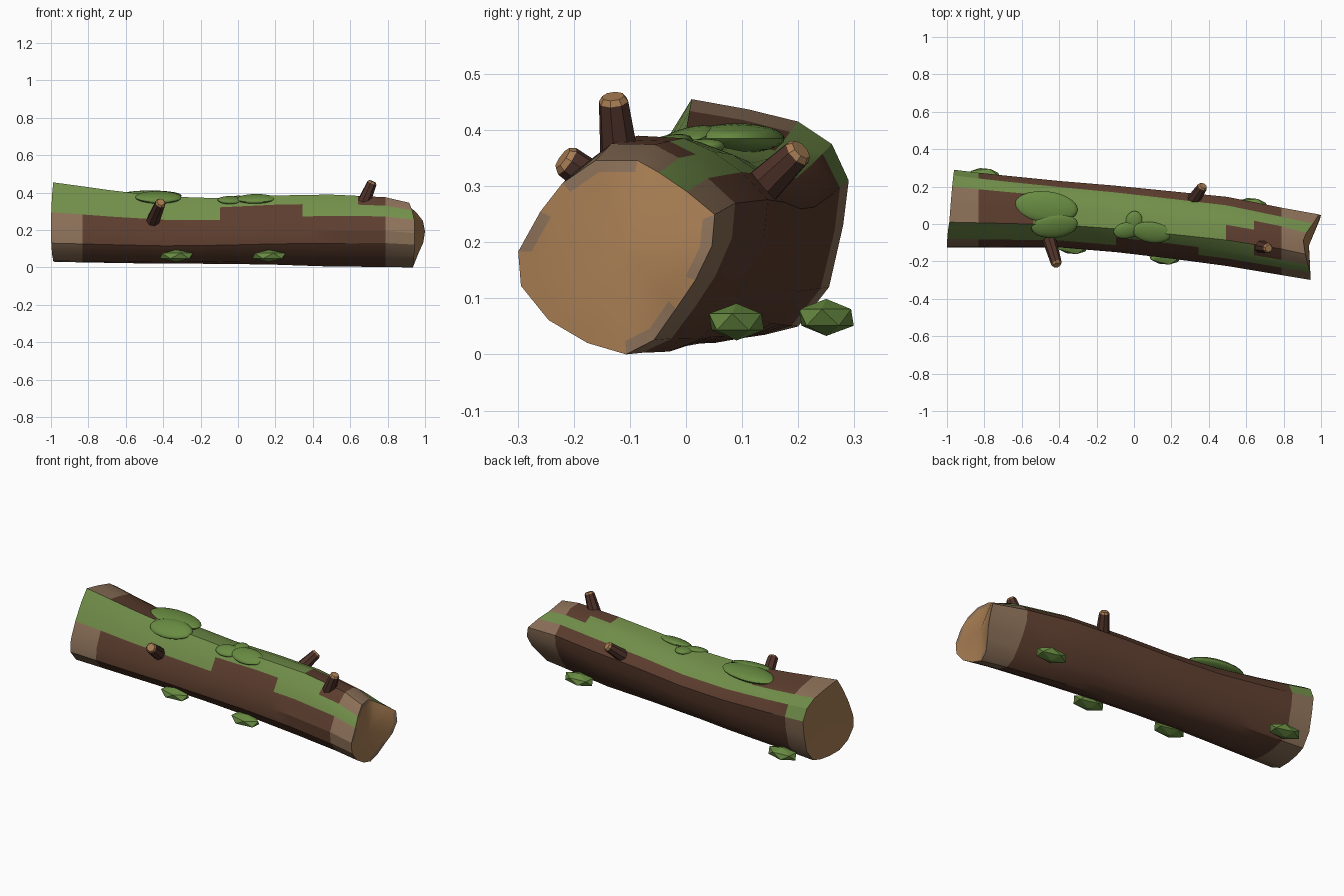
import bpy, bmesh, math
from mathutils import Vector, Euler

if "Cube" in bpy.data.objects:
    bpy.data.objects.remove(bpy.data.objects["Cube"])


def lin(c):
    c /= 255
    return c / 12.92 if c < 0.04045 else ((c + 0.055) / 1.055) ** 2.4


def material(name, hexcol):
    m = bpy.data.materials.new(name)
    m.diffuse_color = [lin((hexcol >> s) & 255) for s in (16, 8, 0)] + [1]
    m.use_nodes = True
    m.node_tree.nodes["Principled BSDF"].inputs["Base Color"].default_value = m.diffuse_color
    return m


BARK = material("bark brown", 0x5C3D2E)
PALE = material("pale bark", 0x8B7058)
MOSS = material("moss green", 0x728F4A)
WOOD = material("cut wood", 0xA67C52)
STUB = material("branch bark", 0x50332A)
CLUMP = material("clump green", 0x698C42)


def finish(name, bm, mats, angle=None):
    bmesh.ops.recalc_face_normals(bm, faces=bm.faces)
    me = bpy.data.meshes.new(name)
    bm.to_mesh(me)
    bm.free()
    for m in mats:
        me.materials.append(m)
    if angle:
        me.polygons.foreach_set("use_smooth", [True] * len(me.polygons))
        me.set_sharp_from_angle(angle=math.radians(angle))
    ob = bpy.data.objects.new(name, me)
    bpy.context.collection.objects.link(ob)
    return ob


# Log cross-sections (y, z) at both ends, from the back over the top to the front
LEFT = [(.28, .23), (.29, .31), (.26, .375), (.20, .415), (.11, .437), (.01, .455), (-.03, .39), (-.08, .295),
        (-.12, .20), (-.125, .13), (-.08, .07), (-.01, .035), (.07, .03), (.14, .035), (.2, .05), (.255, .12)]
RIGHT = [(.045, .19), (.05, .245), (.0, .285), (-.05, .318), (-.09, .34), (-.165, .34), (-.225, .30), (-.265, .25),
         (-.305, .18), (-.30, .12), (-.25, .06), (-.18, .02), (-.11, 0), (-.06, .025), (-.02, .08), (.015, .13)]
# Log outline: x, y min, y max, z min, z max
BOUNDS = [(-.98, -.125, .29, .03, .455), (-.7, -.125, .26, .025, .415), (-.4, -.125, .23, .02, .38),
          (-.1, -.15, .205, .02, .37), (.2, -.185, .175, .015, .385), (.5, -.225, .145, .005, .39),
          (.8, -.275, .085, .003, .375), (.94, -.30, .05, 0, .345)]
N, SEG = 16, 13


def bounds_at(x):
    for a, b in zip(BOUNDS, BOUNDS[1:]):
        if x <= b[0] or b is BOUNDS[-1]:
            t = min(1, max(0, (x - a[0]) / (b[0] - a[0])))
            return [p + (q - p) * t for p, q in zip(a[1:], b[1:])]


def section(s):
    """Cross-section of ring s, fitted to the outline."""
    t = s / SEG
    x = -.98 + 1.915 * t
    pts = [(a[0] + (b[0] - a[0]) * t, a[1] + (b[1] - a[1]) * t) for a, b in zip(LEFT, RIGHT)]
    ys, zs = [p[0] for p in pts], [p[1] for p in pts]
    y0, y1, z0, z1 = bounds_at(x)
    out = []
    for i, (y, z) in enumerate(pts):
        c = math.cos(math.tau * i / N)
        up = math.sin(math.tau * i / N)
        dx = 0
        if s == 0:
            dx = .02 * c
        if s == SEG:    # broken end sticks out at the back and dips at the top
            dx = .065 * max(0, c) ** 2 + .01 * max(0, -c) - .03 * max(0, up) ** 3
        out.append(Vector((x + dx, y0 + (y - min(ys)) / (max(ys) - min(ys)) * (y1 - y0),
                           z0 + (z - min(zs)) / (max(zs) - min(zs)) * (z1 - z0))))
    return out


def log_colour(s, i):
    """0 bark, 1 pale bark, 2 moss, by segment and side."""
    bare = 1 if s in (0, SEG - 1) else 0
    moss = 2 <= i <= 6
    if s == 0:
        moss = i in (1, 2, 5, 6)
    elif s in (1, 2) and i in (3, 4):
        moss = False
    elif s in (6, 7, 8) and i == 6:
        moss = False
    elif s == 10 and i == 4:
        moss = False
    elif s in (11, 12) and i in (3, 4, 5):
        moss = False
    return 2 if moss else bare


# Log body with cut ends
bm = bmesh.new()
rings = [[bm.verts.new(p) for p in section(s)] for s in range(SEG + 1)]
for s in range(SEG):
    for i in range(N):
        j = (i + 1) % N
        f = bm.faces.new((rings[s][i], rings[s + 1][i], rings[s + 1][j], rings[s][j]))
        f.material_index = log_colour(s, i)
for ring, cx, pale in ((rings[0], -.975, ()), (rings[-1], .935, (4, 5, 7, 12, 13, 15, 0))):
    mid = sum((v.co for v in ring), Vector()) / N
    mid.x = cx
    inner = [bm.verts.new(v.co.lerp(mid, .13)) for v in ring]
    hub = bm.verts.new(mid)
    for i in range(N):
        j = (i + 1) % N
        f = bm.faces.new((ring[i], ring[j], inner[j], inner[i]))
        f.material_index = 1 if i in pale else 3
        bm.faces.new((inner[i], inner[j], hub)).material_index = 3
finish("log", bm, [BARK, PALE, MOSS, WOOD], 28)


# Broken branch stubs with cut tips
def stub(name, base, tip, r0, r1):
    base, tip = Vector(base), Vector(tip)
    d = (tip - base).normalized()
    q = d.to_track_quat('Z', 'Y')
    b = bmesh.new()
    loops = []
    for c, r in ((base, r0), (tip - d * .01, r1), (tip, r1 * .75)):
        loops.append([b.verts.new(c + q @ Vector((r * math.cos(math.tau * k / 8), r * math.sin(math.tau * k / 8), 0)))
                      for k in range(8)])
    for n in range(2):
        for k in range(8):
            m = (k + 1) % 8
            b.faces.new((loops[n][k], loops[n][m], loops[n + 1][m], loops[n + 1][k])).material_index = n
    b.faces.new(loops[2]).material_index = 1
    b.faces.new(loops[0][::-1])
    finish(name, b, [STUB, WOOD])


stub("front_branch_stub", (-.46, -.06, .235), (-.412, -.22, .35), .038, .029)
stub("top_branch_stub", (.66, -.115, .32), (.72, -.13, .46), .038, .027)
stub("back_branch_stub", (.285, .08, .245), (.37, .205, .365), .042, .027)


# Moss clumps: flattened balls
def clump(name, loc, size, rot, sub):
    b = bmesh.new()
    bmesh.ops.create_icosphere(b, subdivisions=sub, radius=1)
    e = Euler([math.radians(a) for a in rot])
    for v in b.verts:
        v.co = e.to_matrix() @ Vector([c * k for c, k in zip(v.co, size)]) + Vector(loc)
    finish(name, b, [CLUMP], 30 if sub > 1 else None)


for n, (loc, size, rot) in enumerate([
        ((-.47, .09, .385), (.17, .085, .027), (0, 0, -6)),
        ((-.425, -.01, .375), (.125, .068, .024), (22, 0, 6)),
        ((0, .015, .365), (.045, .055, .018), (8, 0, -10)),
        ((-.04, -.035, .36), (.07, .045, .018), (18, 0, 10)),
        ((.095, -.045, .367), (.105, .058, .02), (18, 0, -8))]):
    clump(f"top_moss_{n + 1}", loc, size, rot, 3)

for n, (x, y, z) in enumerate([(-.33, -.112, .062), (.165, -.168, .062), (.63, .09, .058), (-.8, .25, .066)]):
    clump(f"side_moss_{n + 1}", (x, y, z), (.1, .055, .033), (0, 0, -5), 1)
